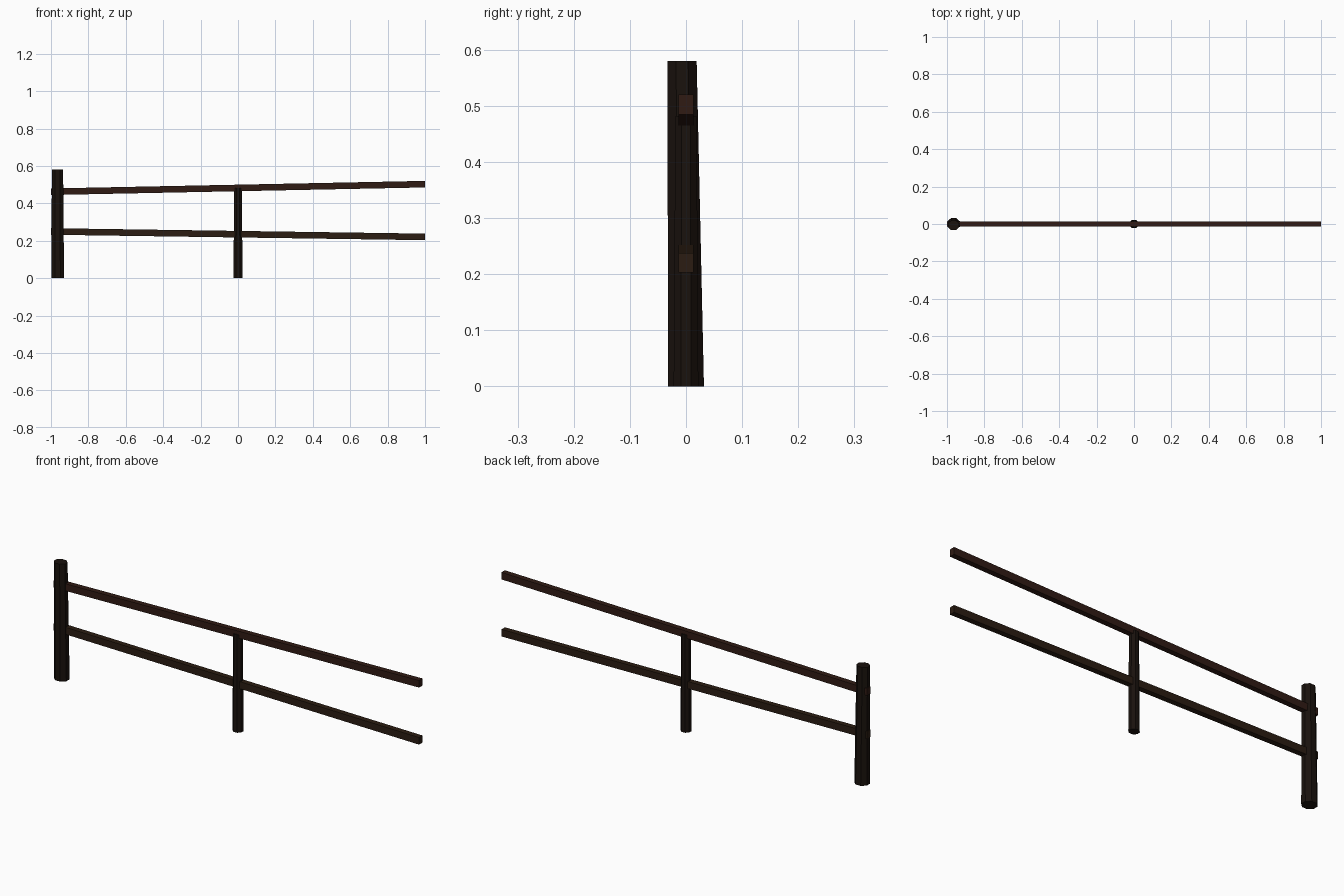
import bpy, math
from mathutils import Vector

if "Cube" in bpy.data.objects:
    bpy.data.objects.remove(bpy.data.objects["Cube"])


def material(name, rgb):
    m = bpy.data.materials.new(name)
    m.diffuse_color = (*rgb, 1)
    m.use_nodes = True
    m.node_tree.nodes["Principled BSDF"].inputs["Base Color"].default_value = m.diffuse_color
    return m


def build(name, rings, mat):
    """Skin a closed solid between two rings of points."""
    n = len(rings[0])
    faces = [(i, (i + 1) % n, n + (i + 1) % n, n + i) for i in range(n)]
    faces += [tuple(reversed(range(n))), tuple(range(n, 2 * n))]
    me = bpy.data.meshes.new(name)
    me.from_pydata([p for r in rings for p in r], [], faces)
    me.materials.append(mat)
    ob = bpy.data.objects.new(name, me)
    bpy.context.collection.objects.link(ob)
    return ob


def post(name, base, top, r_base, r_top, mat):
    """Tapered eight-sided post; radii are (x, y) half widths across flats."""
    k = 1 / math.cos(math.pi / 8)

    def ring(c, r):
        angles = [math.pi / 8 + i * math.pi / 4 for i in range(8)]
        return [Vector(c) + Vector((r[0] * k * math.cos(a), r[1] * k * math.sin(a), 0))
                for a in angles]
    return build(name, [ring(base, r_base), ring(top, r_top)], mat)


def rail(name, z_left, z_right, mat, hy=0.0135, hz=0.0175):
    """Square-section beam running the full length at a slight slope."""
    section = [(-hy, -hz), (hy, -hz), (hy, hz), (-hy, hz)]
    return build(name, [[(x, y, z + dz) for y, dz in section]
                        for x, z in ((-1, z_left), (1, z_right))], mat)


post_wood = material("post_wood", (0.010, 0.006, 0.004))
upper_wood = material("upper_rail_wood", (0.030, 0.011, 0.007))
lower_wood = material("lower_rail_wood", (0.024, 0.012, 0.006))

# Posts: thick end post with a slight lean, slim middle support
post("end_post", (-0.964, 0, 0), (-0.965, -0.007, 0.58),
     (0.034, 0.032), (0.030, 0.026), post_wood)
post("middle_post", (0, 0, 0), (0, 0, 0.482),
     (0.024, 0.022), (0.021, 0.019), post_wood)

# Rails spreading apart towards the right
rail("upper_rail", 0.462, 0.5025, upper_wood)
rail("lower_rail", 0.2495, 0.2205, lower_wood)
